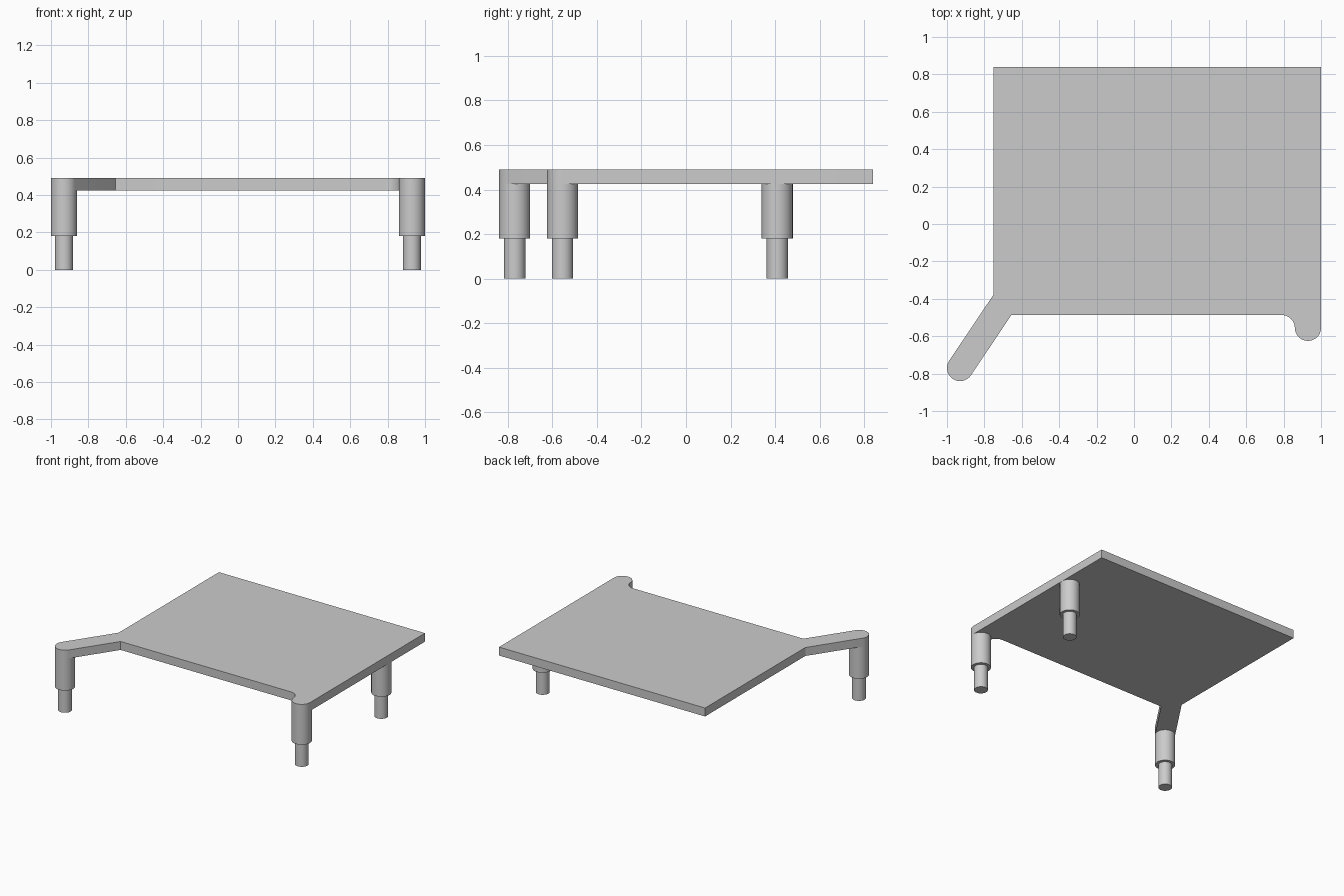
import bpy, bmesh
from math import cos, sin, pi, atan2
from mathutils import Vector

cube = bpy.data.objects.get("Cube")
if cube:
    bpy.data.objects.remove(cube, do_unlink=True)

R, R_FOOT = 0.07, 0.048
FOOT_TOP, UNDERSIDE, TOP = 0.18, 0.425, 0.49
FRONT_Y, BACK_Y, SIDE_X = -0.487, 0.84, -0.75
ARM = Vector((-0.93, -0.77))
BUMP = Vector((0.93, -0.555))
BACK = Vector((0.93, 0.41))

grey = bpy.data.materials.new("grey")
grey.use_nodes = True
colour = (0.6, 0.6, 0.6, 1)
grey.diffuse_color = colour
grey.node_tree.nodes["Principled BSDF"].inputs["Base Color"].default_value = colour


def arc(centre, start, end, steps=16):
    return [centre + R * Vector((cos(a), sin(a)))
            for a in (start + (end - start) * i / steps for i in range(steps + 1))]


def finish(name, bm):
    bmesh.ops.recalc_face_normals(bm, faces=bm.faces)
    mesh = bpy.data.meshes.new(name)
    bm.to_mesh(mesh)
    bm.free()
    mesh.materials.append(grey)
    ob = bpy.data.objects.new(name, mesh)
    bpy.context.collection.objects.link(ob)
    bpy.ops.object.select_all(action="DESELECT")
    ob.select_set(True)
    bpy.context.view_layer.objects.active = ob
    bpy.ops.object.shade_smooth_by_angle(angle=pi / 6)


# Plate outline: back edge, diagonal arm, front edge, fillet and rounded lug
along = Vector((0.557, 0.83)).normalized()
angle = atan2(along.y, along.x)
arm_arc = arc(ARM, angle + pi / 2, angle + 3 * pi / 2)


def meet(point, distance):
    return point + along * distance


outline = [Vector((1, BACK_Y)), Vector((SIDE_X, BACK_Y)),
           meet(arm_arc[0], (SIDE_X - arm_arc[0].x) / along.x)]
outline += arm_arc
outline.append(meet(arm_arc[-1], (FRONT_Y - arm_arc[-1].y) / along.y))
fillet = Vector((BUMP.x - 2 * R, FRONT_Y - R))
outline += arc(fillet, pi / 2, 0, 10)
outline += arc(BUMP, pi, 2 * pi)

bm = bmesh.new()
face = bm.faces.new([bm.verts.new((p.x, p.y, UNDERSIDE)) for p in outline])
top = bmesh.ops.extrude_face_region(bm, geom=[face])["geom"]
bmesh.ops.translate(bm, vec=(0, 0, TOP - UNDERSIDE),
                    verts=[v for v in top if isinstance(v, bmesh.types.BMVert)])
finish("plate", bm)


# Stepped legs: ring profile closed by a foot disc, open where it joins the plate
def leg(name, centre, sides=32):
    bm = bmesh.new()
    profile = [(R_FOOT, 0), (R_FOOT, FOOT_TOP), (R, FOOT_TOP), (R, UNDERSIDE)]
    rings = [[bm.verts.new((centre.x + r * cos(2 * pi * i / sides),
                            centre.y + r * sin(2 * pi * i / sides), z))
              for i in range(sides)] for r, z in profile]
    for low, high in zip(rings, rings[1:]):
        for i in range(sides):
            j = (i + 1) % sides
            bm.faces.new((low[i], low[j], high[j], high[i]))
    bm.faces.new(rings[0][::-1])
    finish(name, bm)


leg("arm_leg", ARM)
leg("front_leg", BUMP)
leg("back_leg", BACK)
